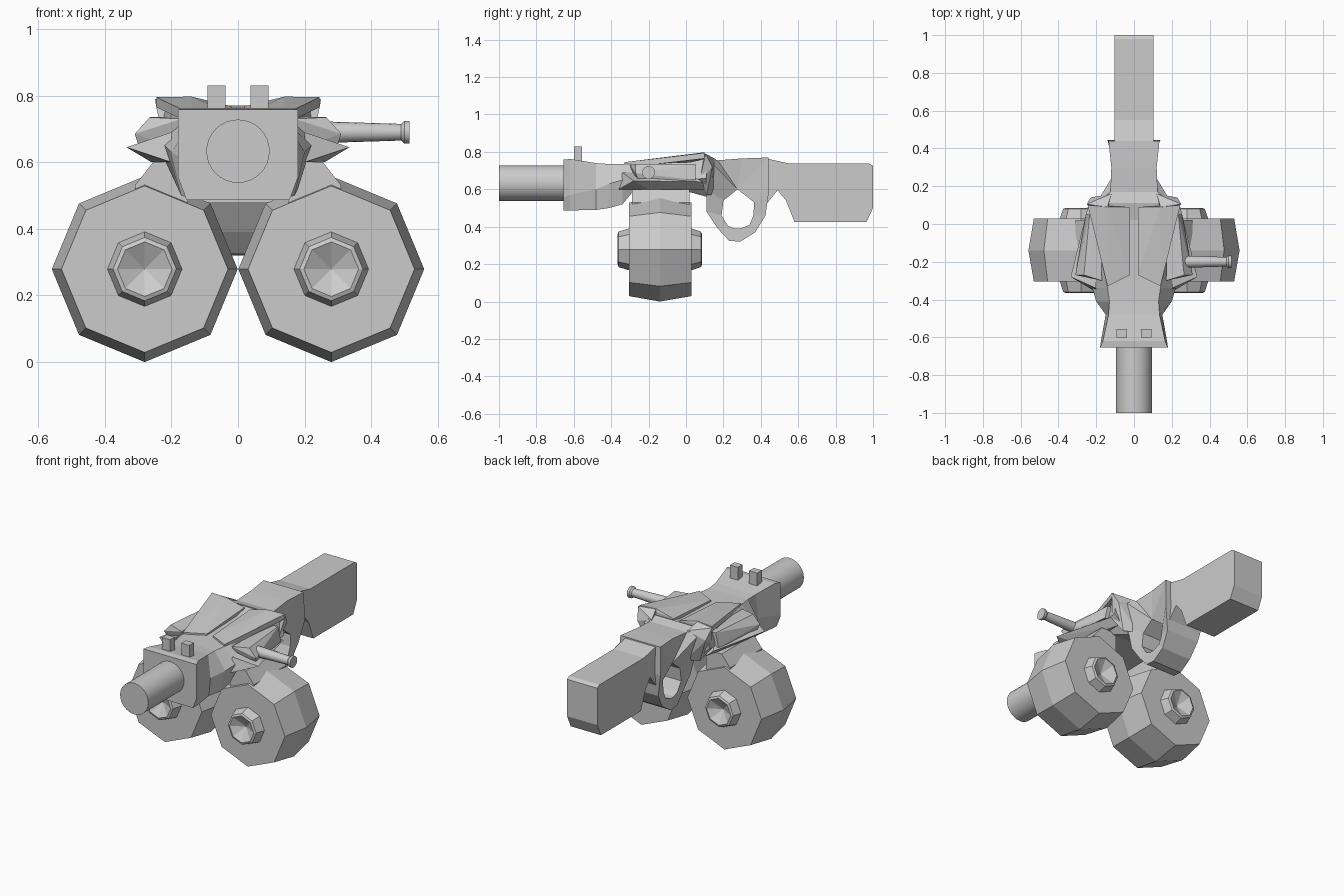
import bpy, bmesh, math
from mathutils import Vector

if "Cube" in bpy.data.objects:
    bpy.data.objects.remove(bpy.data.objects["Cube"])


def finish(bm, name):
    bmesh.ops.remove_doubles(bm, verts=bm.verts, dist=0.0005)
    bmesh.ops.recalc_face_normals(bm, faces=bm.faces)
    me = bpy.data.meshes.new(name)
    bm.to_mesh(me)
    bm.free()
    ob = bpy.data.objects.new(name, me)
    bpy.context.collection.objects.link(ob)
    return ob


def skin(name, rings, cap=True):
    """Bridge successive closed rings of points."""
    bm = bmesh.new()
    vs = [[bm.verts.new(p) for p in r] for r in rings]
    n = len(vs[0])
    for a, b in zip(vs, vs[1:]):
        for i in range(n):
            j = (i + 1) % n
            bm.faces.new((a[i], a[j], b[j], b[i]))
    if cap:
        bm.faces.new(vs[0])
        bm.faces.new(vs[-1])
    return finish(bm, name)


def loft(name, sections):
    """Symmetric hexagonal sections: y, half widths and heights at top, middle, bottom."""
    return skin(name, [[(wt, y, zt), (wm, y, zm), (wb, y, zb),
                        (-wb, y, zb), (-wm, y, zm), (-wt, y, zt)]
                       for y, wt, wm, wb, zt, zm, zb in sections])


def hull(name, pts):
    """A convex part and its mirror image."""
    for s, side in ((1, "right"), (-1, "left")):
        bm = bmesh.new()
        for x, y, z in pts:
            bm.verts.new((s * x, y, z))
        bmesh.ops.convex_hull(bm, input=bm.verts)
        bmesh.ops.dissolve_limit(bm, angle_limit=0.02, verts=bm.verts, edges=bm.edges)
        finish(bm, f"{name}_{side}")


def lathe(name, origin, axis, profile, n):
    """Turn (distance along axis, radius) pairs about the x or y axis."""
    rings = []
    for d, r in profile:
        ring = []
        for i in range(n):
            a = 2 * math.pi * i / n
            c, s = r * math.cos(a), r * math.sin(a)
            ring.append(Vector(origin) + Vector((c, d, s) if axis == "y" else (d, c, s)))
        rings.append(ring)
    return skin(name, rings, profile[0][1] > 0.001)


# Barrel
barrel = lathe("barrel", (0, 0, .633), "y", [(-1, .095), (-.6, .095)], 32)
bolt = lathe("bolt_handle", (0, -.2, .69), "x",
             [(.2, .034), (.3, .031), (.49, .025), (.5, .034), (.515, .034)], 16)
for ob in (barrel, bolt):
    bpy.ops.object.select_all(action="DESELECT")
    ob.select_set(True)
    bpy.context.view_layer.objects.active = ob
    bpy.ops.object.shade_smooth_by_angle(angle=math.radians(30))

# Front block flowing into the receiver
loft("receiver", [
    (-.655, .18, .18, .155, .758, .555, .487),
    (-.62, .165, .175, .155, .762, .57, .487),
    (-.48, .135, .15, .14, .74, .60, .49),
    (-.41, .13, .20, .17, .735, .63, .50),
    (-.34, .14, .22, .18, .735, .65, .52),
    (-.29, .15, .24, .19, .735, .65, .58),
    (.02, .20, .23, .17, .745, .65, .585),
    (.11, .22, .235, .13, .765, .66, .56)])

# Twin sights
hull("sight", [(x, y, z) for x in (.038, .092) for y in (-.6, -.555) for z in (.73, .83)])

# Layered top covers, sloping up to the rear
hull("top_cover", [(.02, -.27, .745), (.14, -.33, .745), (.14, -.33, .715),
                   (.245, .1, .795), (.245, .1, .765), (.14, .09, .797),
                   (.02, .09, .768), (.02, .09, .74), (.02, -.27, .72)])

# Side panels splaying out to the front
hull("side_panel", [(.235, .05, .735), (.255, .05, .65), (.20, .05, .65),
                    (.265, -.27, .735), (.31, -.27, .685), (.295, -.25, .64),
                    (.18, -.27, .64), (.18, .05, .735), (.17, -.3, .73)])

# Pointed side fins
hull("side_fin", [(.335, -.28, .645), (.20, -.34, .69), (.20, -.36, .60),
                  (.26, -.2, .60), (.245, .09, .64), (.20, .1, .60), (.2, 0, .69)])

# Rear flanges
hull("rear_flange", [(.25, .105, .79), (.23, .14, .72), (.17, .11, .57), (.10, .15, .57),
                     (.12, .16, .76), (.14, .09, .795), (.22, .07, .64)])

# Magazine necks and drums
hull("magazine_neck", [(x, y, z) for y in (-.29, .02)
                       for x, z in ((.15, .60), (.255, .60), (.31, .53), (.30, .45), (.15, .48))])
drum_profile = [(-.32, 0), (-.365, .082), (-.36, .095), (-.305, .112), (-.305, .25),
                (-.14, .279), (.03, .25), (.03, .112), (.08, .095), (.085, .082), (.04, 0)]
for x, side in ((.28, "right"), (-.28, "left")):
    lathe("drum_" + side, (x, 0, .279), "y", drum_profile, 8)

# Grip housing and finger guard: outer outline (y, z, half width) around an inner opening
outer = [(.11, .77, .20), (.11, .60, .14), (.11, .48, .11), (.17, .39, .10), (.23, .325, .10),
         (.29, .32, .10), (.37, .37, .10), (.425, .46, .11), (.445, .60, .14), (.44, .77, .135),
         (.30, .765, .12), (.17, .755, .125)]
inner = [(.275, .60), (.20, .54), (.19, .46), (.225, .405), (.26, .39), (.29, .39),
         (.34, .41), (.36, .46), (.365, .53), (.275, .60), (.275, .60), (.275, .60)]
rings = []
for s in (1, -1):
    o = [(s * w, y, z) for y, z, w in outer]
    i = [(s * .10, y, z) for y, z in inner]
    rings += [i, o] if s == 1 else [o, i]
skin("grip_guard", rings + [rings[0]], cap=False)

# Shoulder stock
stock = [(.43, .765), (.55, .738), (.98, .738), (1, .725), (1, .5), (.965, .425),
         (.58, .425), (.535, .54), (.49, .595), (.43, .52)]
skin("stock", [[(x, y, z) for y, z in stock] for x in (-.102, .102)])
